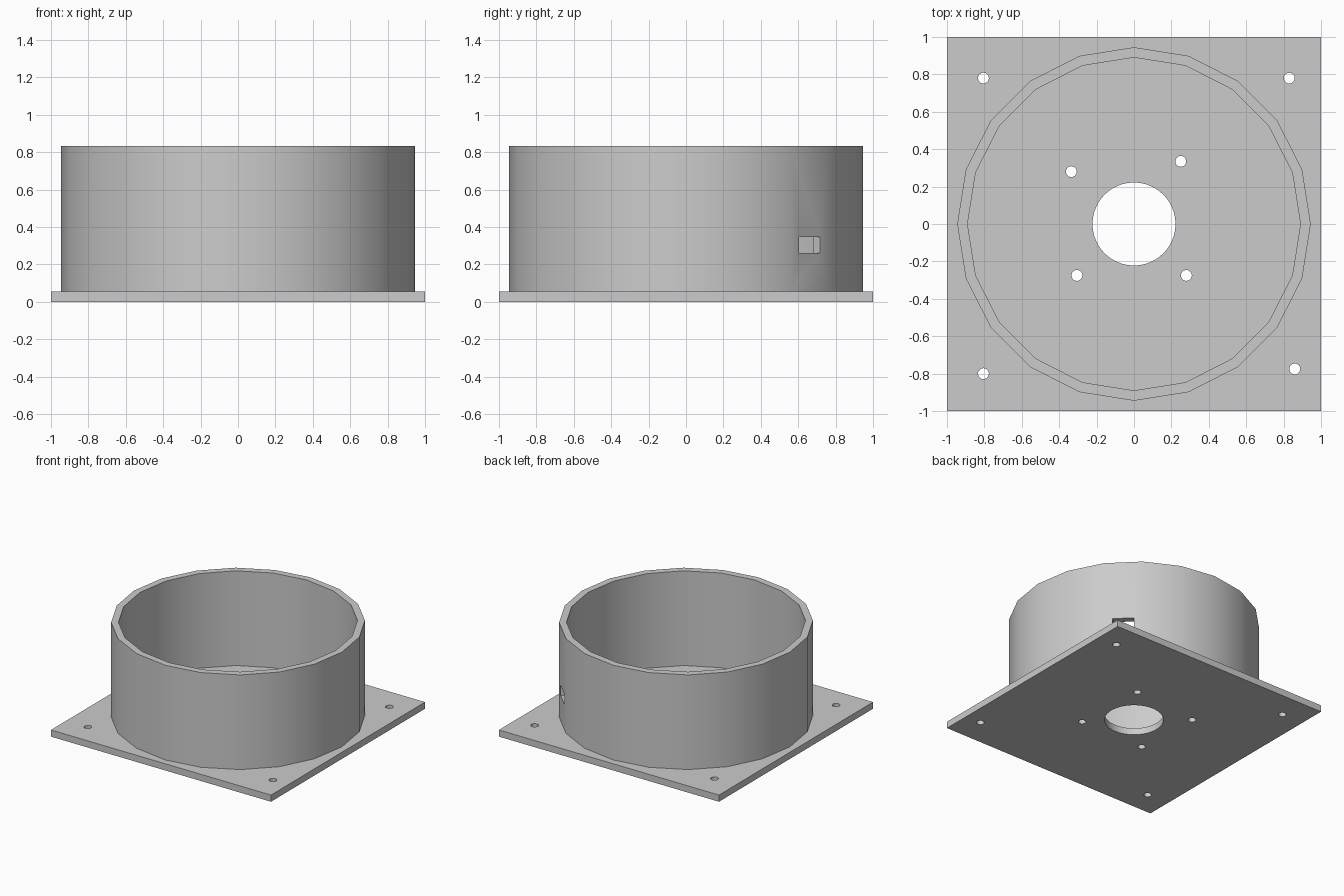
import bpy, bmesh, math
from mathutils import Matrix

cube = bpy.data.objects.get("Cube")
if cube:
    bpy.data.objects.remove(cube, do_unlink=True)

PLATE_TOP, WALL_TOP = 0.055, 0.833

grey = bpy.data.materials.new("light grey")
grey.use_nodes = True
colour = (0.6, 0.6, 0.6, 1)
grey.diffuse_color = colour
grey.node_tree.nodes["Principled BSDF"].inputs["Base Color"].default_value = colour


def finish(name, bm):
    bmesh.ops.recalc_face_normals(bm, faces=bm.faces)
    mesh = bpy.data.meshes.new(name)
    bm.to_mesh(mesh)
    bm.free()
    mesh.materials.append(grey)
    obj = bpy.data.objects.new(name, mesh)
    bpy.context.collection.objects.link(obj)
    return obj


def add_box(bm, size, matrix):
    bmesh.ops.create_cube(bm, size=1, matrix=matrix @ Matrix.Diagonal((*size, 1)))


def add_drill(bm, x, y, radius, sides):
    bmesh.ops.create_cone(bm, cap_ends=True, segments=sides, radius1=radius,
                          radius2=radius, depth=0.4, matrix=Matrix.Translation((x, y, 0)))


def cut(obj, cutter):
    cutter.hide_render = True
    mod = obj.modifiers.new("cut", "BOOLEAN")
    mod.operation, mod.solver, mod.object = "DIFFERENCE", "EXACT", cutter
    bpy.ops.object.select_all(action="DESELECT")
    bpy.context.view_layer.objects.active = obj
    obj.select_set(True)
    bpy.ops.object.modifier_apply(modifier=mod.name)
    bpy.data.objects.remove(cutter, do_unlink=True)
    bpy.ops.object.shade_smooth_by_angle(angle=math.radians(30))


# Square base plate
bm = bmesh.new()
add_box(bm, (2, 2, PLATE_TOP), Matrix.Translation((0, 0, PLATE_TOP / 2)))
base_plate = finish("base_plate", bm)

# Centre opening, four inner screw holes and four corner holes
bm = bmesh.new()
add_drill(bm, 0, 0, 0.222, 48)
for x, y in [(-0.335, 0.28), (0.25, 0.335), (-0.305, -0.275), (0.28, -0.275),
             (-0.805, 0.78), (0.83, 0.78), (-0.805, -0.8), (0.86, -0.775)]:
    add_drill(bm, x, y, 0.029, 24)
cut(base_plate, finish("hole_cutter", bm))

# Twenty-sided tube wall, spun from a rectangular section
bm = bmesh.new()
section = [(0.945, PLATE_TOP), (0.945, WALL_TOP), (0.89, WALL_TOP), (0.89, PLATE_TOP)]
verts = [bm.verts.new((r, 0, z)) for r, z in section]
edges = [bm.edges.new((verts[i], verts[i - 1])) for i in range(len(verts))]
bmesh.ops.spin(bm, geom=verts + edges, cent=(0, 0, 0), axis=(0, 0, 1),
               angle=math.tau, steps=20, use_merge=True)
bmesh.ops.remove_doubles(bm, verts=bm.verts, dist=0.0001)
tube_wall = finish("tube_wall", bm)

# Cable slot through the back left facet
bm = bmesh.new()
add_box(bm, (0.3, 0.16, 0.085),
        Matrix.Rotation(math.radians(45), 4, "Z") @ Matrix.Translation((0.91, 0, 0.305)))
cut(tube_wall, finish("slot_cutter", bm))
